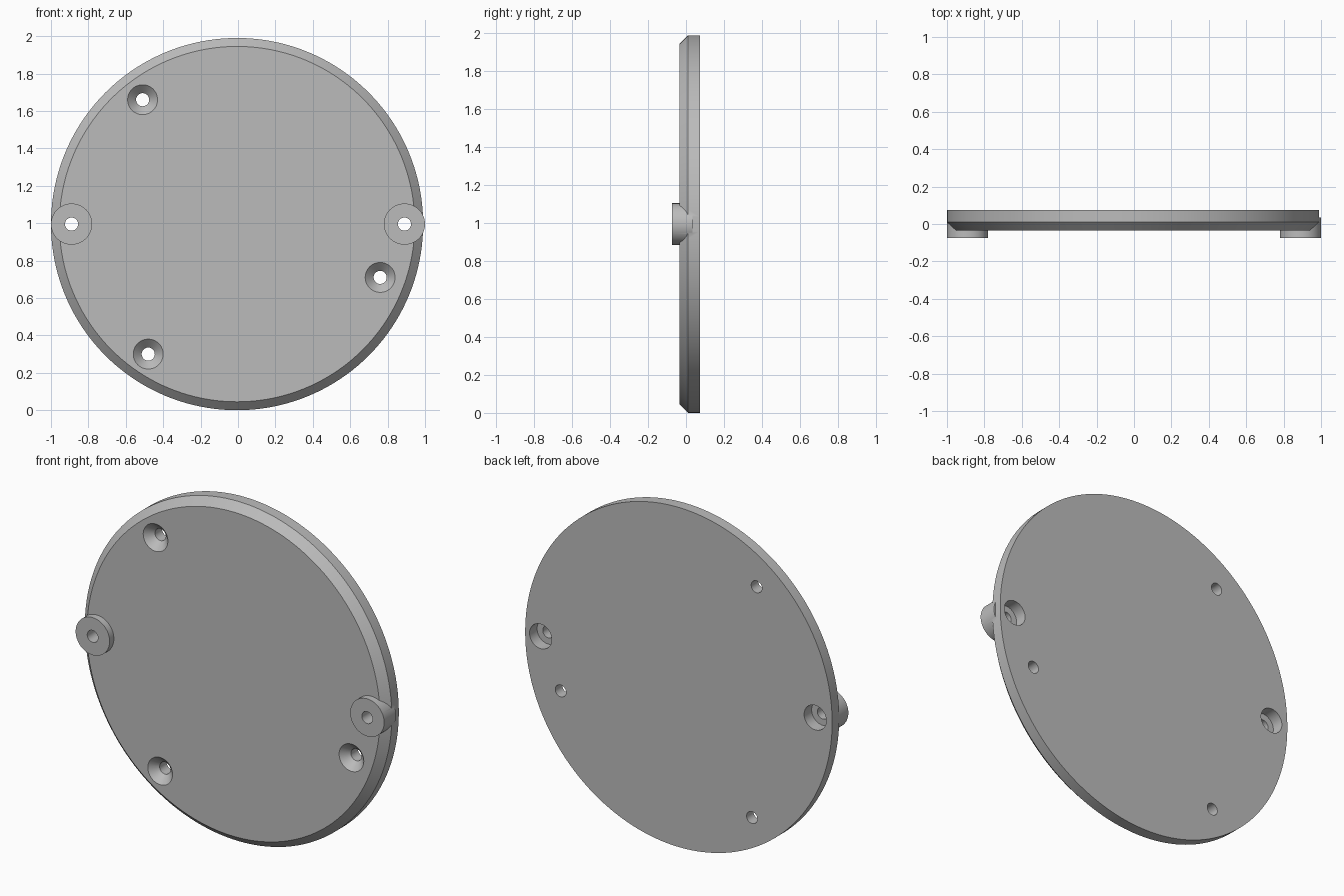
import bpy, bmesh, math

if "Cube" in bpy.data.objects:
    bpy.data.objects.remove(bpy.data.objects["Cube"], do_unlink=True)

metal = bpy.data.materials.new("light_grey")
metal.use_nodes = True
GREY = (0.5, 0.5, 0.5, 1)
metal.diffuse_color = GREY
metal.node_tree.nodes["Principled BSDF"].inputs["Base Color"].default_value = GREY


def turned(name, profile, x, z, sides):
    """Solid of revolution about the y axis; profile is (radius, y) pairs."""
    bm = bmesh.new()
    rings = []
    for r, y in profile:
        angles = [math.tau * i / sides for i in range(sides)]
        rings.append([bm.verts.new((x + r * math.cos(a), y, z + r * math.sin(a)))
                      for a in angles])
    for a, b in zip(rings, rings[1:]):
        for i in range(sides):
            j = (i + 1) % sides
            bm.faces.new((a[i], a[j], b[j], b[i]))
    bm.faces.new(rings[0])
    bm.faces.new(rings[-1])
    bmesh.ops.recalc_face_normals(bm, faces=bm.faces)
    mesh = bpy.data.meshes.new(name)
    bm.to_mesh(mesh)
    bm.free()
    mesh.materials.append(metal)
    ob = bpy.data.objects.new(name, mesh)
    bpy.context.collection.objects.link(ob)
    return ob


def combine(target, other, operation):
    """Apply a boolean and discard the helper."""
    mod = target.modifiers.new(operation, 'BOOLEAN')
    mod.operation, mod.object, mod.solver = operation, other, 'EXACT'
    bpy.context.view_layer.objects.active = target
    bpy.ops.object.modifier_apply(modifier=mod.name)
    bpy.data.objects.remove(other, do_unlink=True)


FRONT, BACK, MID = -0.035, 0.075, 0.995

# Round plate with a chamfered front rim
plate = turned("cover_plate", [(0.95, FRONT), (0.995, 0.01), (0.995, BACK)],
               -0.005, MID, 160)

# Side bosses, drilled through and counterbored from the back
for x in (-0.89, 0.89):
    combine(plate, turned("boss", [(0.11, -0.075), (0.11, 0.035)], x, MID, 64), 'UNION')
for x in (-0.89, 0.89):
    bore = [(0.035, -0.1), (0.035, 0.005), (0.072, 0.005), (0.072, 0.1)]
    combine(plate, turned("bore_cutter", bore, x, MID, 48), 'DIFFERENCE')

# Countersunk screw holes
for x, z in ((-0.51, 1.66), (0.76, 0.71), (-0.48, 0.3)):
    sink = [(0.1, FRONT - 0.02), (0.08, FRONT), (0.035, FRONT + 0.045), (0.035, 0.1)]
    combine(plate, turned("screw_cutter", sink, x, z, 48), 'DIFFERENCE')

# Smooth round walls, crisp edges
bpy.ops.object.select_all(action='DESELECT')
plate.select_set(True)
bpy.context.view_layer.objects.active = plate
bpy.ops.object.shade_smooth_by_angle(angle=math.radians(30))
